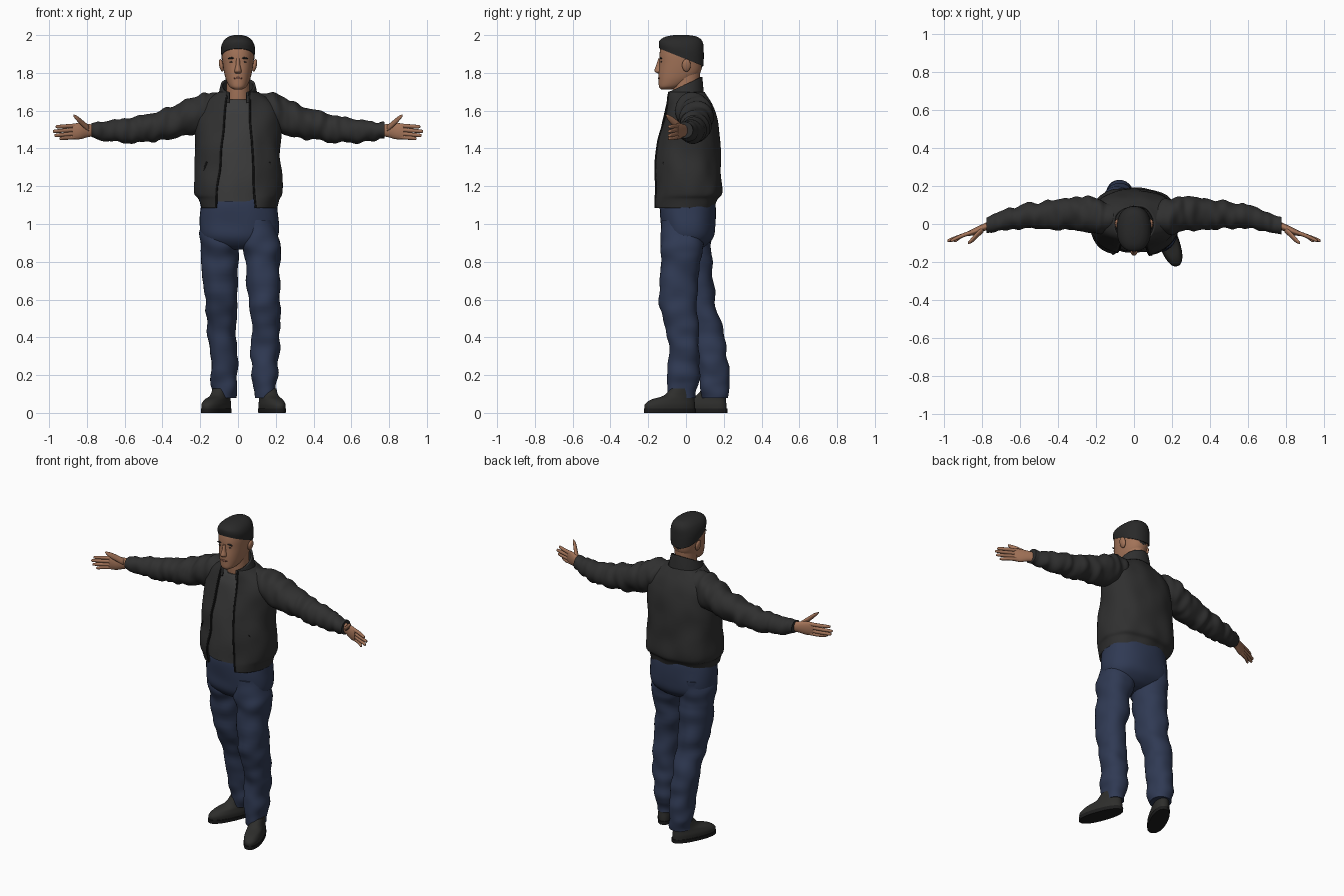
import bpy, bmesh, math
from mathutils import Vector, noise

cube = bpy.data.objects.get("Cube")
if cube:
    bpy.data.objects.remove(cube, do_unlink=True)


def material(name, r, g, b):
    mat = bpy.data.materials.new(name)
    mat.use_nodes = True
    mat.diffuse_color = (r, g, b, 1)
    shader = next(n for n in mat.node_tree.nodes if n.type == 'BSDF_PRINCIPLED')
    shader.inputs["Base Color"].default_value = (r, g, b, 1)
    shader.inputs["Roughness"].default_value = 0.8
    return mat


JACKET = material("charcoal jacket", .029, .029, .029)
SHIRT = material("grey shirt", .045, .045, .045)
DENIM = material("dark blue denim", .029, .042, .088)
SKIN = material("tan skin", .37, .175, .10)
LIPS = material("brown lips", .22, .09, .06)
HAIR = material("black hair", .022, .022, .022)
LEATHER = material("dark shoe leather", .027, .027, .025)
RUBBER = material("black rubber", .012, .012, .012)


def blend(a, b, c, d, t):
    """Smooth curve through b and c."""
    return tuple(q + t / 2 * (r - p + t * (2 * p - 5 * q + 4 * r - s + t * (3 * (q - r) + s - p)))
                 for p, q, r, s in zip(a, b, c, d))


def smooth_sections(secs, steps):
    secs = [tuple(s) + (0,) * (6 - len(s)) for s in secs]
    padded = [secs[0]] + secs + [secs[-1]]
    out = []
    for i in range(len(secs) - 1):
        out += [blend(*padded[i:i + 4], k / steps) for k in range(steps)]
    return out + [secs[-1]]


def loft(name, mat, secs, axis='z', side=1, sides=40, steps=5, n=2.0,
         fold=0, freq=(9, 9, 9), gap=None):
    """Skin over sections (centre x, y, z, radius a, radius b, tilt)."""
    bm = bmesh.new()
    rings = []
    for cx, cy, cz, ra, rb, tilt in smooth_sections(secs, steps):
        start, end = 0, math.tau
        if gap:
            left, right = gap(cz)
            angle = lambda x: math.acos(math.copysign(abs((x - cx) / ra) ** (n / 2), x - cx))
            start, end = -angle(right), math.tau - angle(left)
        ring = []
        for k in range(sides + bool(gap)):
            a = start + (end - start) * k / sides
            u = ra * math.copysign(abs(math.cos(a)) ** (2 / n), math.cos(a))
            v = rb * math.copysign(abs(math.sin(a)) ** (2 / n), math.sin(a))
            offset = Vector((u, v, tilt * v)) if axis == 'z' else Vector((0, u, v))
            p = Vector((cx, cy, cz)) + offset
            if fold:
                wave = noise.noise(Vector([c * f for c, f in zip(p, freq)]) + Vector((side, 0, 0)))
                p += offset.normalized() * fold * wave
            p.x *= side
            ring.append(bm.verts.new(p))
        rings.append(ring)
    for low, high in zip(rings, rings[1:]):
        for k in range(len(low) - bool(gap)):
            j = (k + 1) % len(low)
            bm.faces.new((low[k], low[j], high[j], high[k]))
    edges = [[r[i].co.copy() for r in rings] for i in (0, -1)]
    if not gap:
        bm.faces.new(rings[0])
        bm.faces.new(rings[-1])
        bmesh.ops.recalc_face_normals(bm, faces=bm.faces)
    return finish(name, mat, bm), edges


def finish(name, mat, bm):
    mesh = bpy.data.meshes.new(name)
    bm.to_mesh(mesh)
    bm.free()
    mesh.materials.append(mat)
    mesh.shade_smooth()
    mesh.set_sharp_from_angle(angle=math.radians(50))
    obj = bpy.data.objects.new(name, mesh)
    bpy.context.collection.objects.link(obj)
    return obj


def ellipsoid(name, mat, centre, size, tilt=0):
    bm = bmesh.new()
    bmesh.ops.create_uvsphere(bm, u_segments=20, v_segments=12, radius=1)
    obj = finish(name, mat, bm)
    obj.location, obj.scale = centre, size
    obj.rotation_euler.y = tilt
    return obj


def cord(name, mat, points, radius):
    curve = bpy.data.curves.new(name, 'CURVE')
    curve.dimensions = '3D'
    curve.bevel_depth, curve.bevel_resolution, curve.use_fill_caps = radius, 2, True
    line = curve.splines.new('POLY')
    line.points.add(len(points) - 1)
    for knot, p in zip(line.points, points):
        knot.co = (*p, 1)
    curve.materials.append(mat)
    bpy.context.collection.objects.link(bpy.data.objects.new(name, curve))


# Jacket body, open at the front, with a gathered hem
def opening(z):
    t = (z - 1.08) / .58
    return -.12 + .06 * t, .09 - .03 * t


def shell(obj, thickness):
    mod = obj.modifiers.new("thickness", 'SOLIDIFY')
    mod.thickness, mod.offset = thickness, -1


jacket, edges = loft("jacket_body", JACKET, [
    (.005, -.007, 1.085, .20, .158), (.005, -.003, 1.13, .213, .166),
    (0, .01, 1.165, .232, .178), (0, .011, 1.26, .232, .177),
    (0, .014, 1.4, .225, .168), (0, .02, 1.5, .225, .157),
    (0, .025, 1.58, .222, .137), (0, .02, 1.64, .185, .118),
    (0, 0, 1.7, .105, .096)],
    sides=72, steps=7, n=2.3, fold=.014, freq=(9, 9, 7), gap=opening)
shell(jacket, .012)
for label, edge in zip(("left", "right"), edges):
    cord(label + "_zip", RUBBER, edge, .005)

# Stand-up collar, higher at the back
collar, _ = loft("jacket_collar", JACKET, [
    (0, -.008, 1.665, .108, .102, .25), (0, -.01, 1.70, .10, .10, .4),
    (0, -.012, 1.735, .092, .098, .45)], sides=48, gap=lambda z: (-.05, .05))
shell(collar, .012)

# Shirt under the jacket
loft("shirt", SHIRT, [
    (0, 0, 1.12, .18, .145), (0, 0, 1.25, .195, .15), (0, .01, 1.45, .195, .145),
    (0, .02, 1.58, .185, .127), (0, .01, 1.635, .12, .095), (0, 0, 1.66, .07, .07)],
    n=2.2, fold=.008, freq=(12, 12, 6))

# Trousers
loft("trouser_hips", DENIM, [
    (.008, .006, 1.16, .18, .14), (.008, .008, 1.1, .2, .148), (.008, .012, 1.0, .21, .145),
    (.008, .01, .93, .2, .135), (.008, .005, .885, .16, .10), (.008, .005, .865, .10, .06)],
    n=2.3, fold=.006)
loft("left_trouser_leg", DENIM, [
    (.11, -.005, 1.02, .09, .12), (.12, -.02, .9, .1, .115), (.13, -.03, .8, .092, .102),
    (.14, -.042, .6, .082, .098), (.146, -.025, .45, .076, .085), (.147, -.008, .33, .074, .08),
    (.142, -.018, .2, .07, .08), (.142, -.02, .12, .062, .078), (.142, -.02, .08, .057, .072)],
    steps=8, n=2.2, fold=.016, freq=(8, 8, 13))
loft("right_trouser_leg", DENIM, [
    (-.1, .02, 1.02, .09, .12), (-.098, .02, .9, .1, .12), (-.095, .03, .8, .095, .105),
    (-.086, .06, .6, .085, .1), (-.085, .105, .45, .077, .088), (-.078, .135, .3, .072, .083),
    (-.07, .148, .2, .072, .08), (-.073, .15, .12, .066, .078), (-.075, .15, .08, .061, .072)],
    steps=8, n=2.2, fold=.016, freq=(8, 8, 13))

# Neck and head
loft("neck", SKIN, [(0, .01, 1.6, .07, .07), (0, 0, 1.7, .062, .07), (0, .002, 1.82, .062, .075)])
loft("head", SKIN, [
    (0, -.105, 1.713, .022, .028), (0, -.083, 1.727, .045, .06), (0, -.055, 1.76, .062, .09),
    (0, -.035, 1.8, .073, .11), (0, -.027, 1.85, .081, .114), (0, -.025, 1.9, .085, .115),
    (0, -.025, 1.94, .081, .107), (0, -.025, 1.968, .055, .085)], n=2.2)
loft("nose", SKIN, [
    (0, -.14, 1.798, .014, .01), (0, -.143, 1.81, .019, .024),
    (0, -.14, 1.84, .012, .018), (0, -.137, 1.875, .009, .01)], sides=16)
loft("hair", HAIR, [
    (0, -.024, 1.882, .087, .117, -.4), (0, -.025, 1.93, .09, .119, -.2),
    (0, -.025, 1.967, .078, .114, -.05), (0, -.025, 1.99, .053, .087),
    (0, -.025, 2.0, .022, .04)], n=2.3)
ellipsoid("nape_hair", HAIR, (0, .04, 1.85), (.055, .048, .065))
ellipsoid("mouth", LIPS, (0, -.142, 1.772), (.024, .006, .006))

for side, label in ((1, "left"), (-1, "right")):
    # Facial features
    ellipsoid(label + "_ear", SKIN, (side * .088, .002, 1.84), (.012, .023, .034), side * .2)
    ellipsoid(label + "_eye", HAIR, (side * .033, -.131, 1.858), (.013, .004, .004))
    ellipsoid(label + "_brow", HAIR, (side * .034, -.133, 1.878), (.021, .006, .005), side * .1)

    # Sleeve with folds and a narrow cuff
    loft(label + "_sleeve", JACKET, [
        (.08, .03, 1.6, .07, .085), (.16, .035, 1.595, .09, .1), (.24, .05, 1.575, .095, .1),
        (.32, .055, 1.545, .086, .09), (.42, .05, 1.522, .078, .08), (.5, .045, 1.503, .07, .072),
        (.6, .035, 1.493, .062, .063), (.7, .012, 1.492, .052, .053),
        (.74, 0, 1.494, .045, .044), (.775, -.01, 1.495, .041, .039)],
        axis='x', side=side, steps=8, fold=.016, freq=(24, 9, 9))
    cord(label + "_jacket_pocket", RUBBER,
         [(side * .165, -.121, 1.33), (side * .2, -.09, 1.22)], .005)

    # Hand, thumb up and palm forward
    loft(label + "_palm", SKIN, [
        (.75, -.003, 1.495, .022, .03), (.79, -.018, 1.495, .02, .034),
        (.835, -.038, 1.492, .019, .043), (.875, -.052, 1.49, .012, .041)],
        axis='x', side=side, sides=24)
    for finger, z, reach, drop in (("index", 1.521, .965, .006), ("middle", 1.501, .98, .01),
                                   ("ring", 1.481, .972, .012), ("little", 1.461, .945, .008)):
        loft(f"{label}_{finger}_finger", SKIN, [
            (.85, -.043, z, .011, .011), (.9, -.06, z - drop / 2, .011, .011),
            (reach - .01, -.085, z - drop, .009, .009), (reach, -.09, z - drop, .004, .004)],
            axis='x', side=side, sides=12, steps=3)
    loft(label + "_thumb", SKIN, [
        (.79, -.025, 1.505, .018, .018), (.82, -.052, 1.53, .018, .018),
        (.85, -.083, 1.557, .015, .015), (.872, -.1, 1.575, .006, .006)],
        axis='x', side=side, sides=14, steps=3)

# Shoes, each turned outward
for label, spot, turn in (("left", (.18, -.085, 0), 20), ("right", (-.115, .085, 0), -25)):
    upper, _ = loft(label + "_shoe", LEATHER, [
        (0, 0, .018, .05, .14), (0, 0, .045, .052, .139), (0, .016, .07, .047, .12),
        (0, .052, .092, .043, .084), (0, .068, .13, .042, .062)], n=2.3)
    sole, _ = loft(label + "_sole", RUBBER, [
        (0, 0, 0, .052, .144), (0, 0, .022, .054, .145)], n=2.3, steps=2)
    for obj in (upper, sole):
        obj.location = spot
        obj.rotation_euler.z = math.radians(turn)
